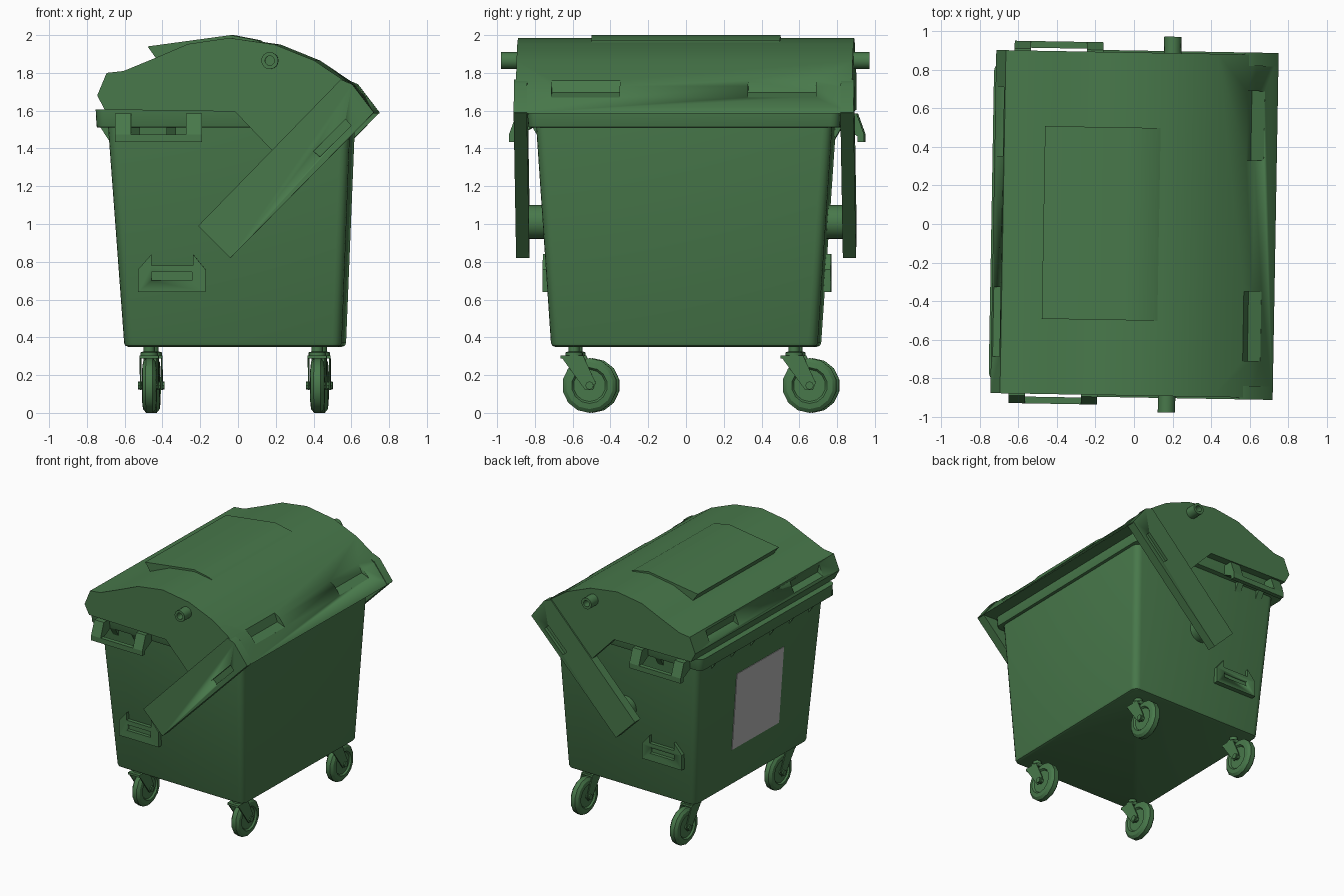
import bpy, bmesh, math
from mathutils import Matrix, Vector

if "Cube" in bpy.data.objects:
    bpy.data.objects.remove(bpy.data.objects["Cube"])


def material(name, rgb):
    m = bpy.data.materials.new(name)
    m.diffuse_color = (*rgb, 1)
    m.use_nodes = True
    m.node_tree.nodes["Principled BSDF"].inputs["Base Color"].default_value = m.diffuse_color
    return m


GREEN = material("green plastic", (0.065, 0.19, 0.07))
GREY = material("grey plate", (0.45, 0.45, 0.45))


def finish(name, bm, mat=GREEN, angle=30):
    bmesh.ops.remove_doubles(bm, verts=bm.verts, dist=1e-5)
    bmesh.ops.recalc_face_normals(bm, faces=bm.faces)
    me = bpy.data.meshes.new(name)
    bm.to_mesh(me)
    bm.free()
    me.materials.append(mat)
    ob = bpy.data.objects.new(name, me)
    bpy.context.collection.objects.link(ob)
    bpy.ops.object.select_all(action='DESELECT')
    ob.select_set(True)
    bpy.context.view_layer.objects.active = ob
    bpy.ops.object.shade_smooth_by_angle(angle=math.radians(angle))
    return ob


def prism(name, pts, a, b, axis='y', mat=GREEN):
    """Extrude a 2D outline, (x, z) along y or (y, z) along x."""
    bm = bmesh.new()
    place = (lambda p, t: (p[0], t, p[1])) if axis == 'y' else (lambda p, t: (t, p[0], p[1]))
    lo = [bm.verts.new(place(p, a)) for p in pts]
    hi = [bm.verts.new(place(p, b)) for p in pts]
    bm.faces.new(lo)
    bm.faces.new(hi)
    for i in range(len(pts)):
        j = (i + 1) % len(pts)
        bm.faces.new((lo[i], lo[j], hi[j], hi[i]))
    return finish(name, bm, mat)


def box(name, x0, x1, y0, y1, z0, z1):
    return prism(name, [(x0, z0), (x1, z0), (x1, z1), (x0, z1)], y0, y1)


def lathe(name, profile, centre, axis, sides=16):
    """Spin (radius, height) points about an axis through centre."""
    bm = bmesh.new()
    vs = [bm.verts.new((r, 0, h)) for r, h in profile]
    es = [bm.edges.new((vs[i], vs[i + 1])) for i in range(len(vs) - 1)]
    bmesh.ops.spin(bm, geom=vs + es, cent=(0, 0, 0), axis=(0, 0, 1),
                   angle=math.tau, steps=sides, use_merge=True)
    rot = Vector((0, 0, 1)).rotation_difference(Vector(axis)).to_matrix().to_4x4()
    bm.transform(Matrix.Translation(centre) @ rot)
    return finish(name, bm)


def tapered_box(name, bottom, top, z0, z1, corner, edge):
    """Box between two (x0, x1, y) rectangles with rounded corners."""
    bm = bmesh.new()
    bmesh.ops.create_cube(bm, size=2)
    for v in bm.verts:
        x0, x1, y = top if v.co.z > 0 else bottom
        v.co = (x1 if v.co.x > 0 else x0, math.copysign(y, v.co.y), z1 if v.co.z > 0 else z0)
    up = [e for e in bm.edges if abs(e.verts[0].co.z - e.verts[1].co.z) > 0.01]
    bmesh.ops.bevel(bm, geom=up, offset=corner, segments=4, profile=0.5, affect='EDGES')
    low = [e for e in bm.edges if all(abs(v.co.z - z0) < 1e-4 for v in e.verts)]
    bmesh.ops.bevel(bm, geom=low, offset=edge, segments=2, profile=0.5, affect='EDGES')
    return finish(name, bm)


def cut(ob, cutters):
    for c in cutters:
        m = ob.modifiers.new("cut", 'BOOLEAN')
        m.operation, m.solver, m.object = 'DIFFERENCE', 'EXACT', c
        bpy.ops.object.select_all(action='DESELECT')
        bpy.context.view_layer.objects.active = ob
        ob.select_set(True)
        bpy.ops.object.modifier_apply(modifier=m.name)
        bpy.data.objects.remove(c)


# Container and its rim
tapered_box("container", (-0.59, 0.56, 0.705), (-0.677, 0.607, 0.785), 0.35, 1.54, 0.05, 0.02)
tapered_box("rim", (-0.735, 0.63, 0.825), (-0.74, 0.635, 0.83), 1.51, 1.605, 0.05, 0.008)
for i in range(6):
    y = -0.6 + i * 0.24
    prism("rim_gusset", [(-0.66, 1.515), (-0.72, 1.515), (-0.665, 1.43)], y - 0.008, y + 0.008)

# Grey plate on the left wall, following its slope
prism("wall_plate", [(-0.60, 0.65), (-0.617, 0.65), (-0.662, 1.27), (-0.645, 1.27)],
      -0.30, 0.28, mat=GREY)

# Domed lid with four grip recesses
lid = prism("lid", [(-0.69, 1.605), (-0.73, 1.68), (-0.68, 1.80), (-0.59, 1.81), (-0.42, 1.88),
                    (-0.25, 1.953), (-0.03, 1.985), (0.21, 1.95), (0.42, 1.865), (0.62, 1.73),
                    (0.735, 1.585)], -0.89, 0.89)
grips = []
for y in (-0.52, 0.52):
    grips.append(prism("grip_cutter", [(0.575, 1.762), (0.60, 1.695), (0.667, 1.67),
                                       (0.72, 1.70), (0.63, 1.80)], y - 0.18, y + 0.18))
    grips.append(prism("grip_cutter", [(-0.685, 1.785), (-0.67, 1.72), (-0.722, 1.70),
                                       (-0.77, 1.72), (-0.72, 1.80)], y - 0.18, y + 0.18))
cut(lid, grips)

# Raised flap on the lid
prism("lid_flap", [(-0.47, 1.94), (-0.42, 1.87), (-0.25, 1.93), (-0.03, 1.97), (0.15, 1.95),
                   (0.11, 1.973), (-0.03, 2.0)], -0.5, 0.5)

for s in (-1, 1):
    # Lid cheek and swinging arm with a slot
    prism("lid_cheek", [(-0.015, 1.61), (0.195, 1.39), (0.50, 1.61)], s * 0.84, s * 0.89)
    arm = prism("lid_arm", [(0.735, 1.59), (-0.025, 0.82), (-0.195, 0.99), (0.56, 1.765),
                            (0.62, 1.74)], s * 0.83, s * 0.90)
    cut(arm, [prism("slot_cutter", [(0.415, 1.385), (0.585, 1.555), (0.615, 1.52), (0.45, 1.355)],
                    s * 0.875, s * 0.95)])
    lathe("arm_pivot", [(0, 0), (0.09, 0), (0.09, 0.13), (0, 0.13)], (-0.01, s * 0.72, 1.01), (0, s, 0), 20)
    # Hollow lifting pin
    lathe("lifting_pin", [(0, 0), (0.045, 0), (0.045, 0.115), (0.025, 0.115), (0.025, 0.03), (0, 0.03)],
          (0.185, s * 0.86, 1.865), (0, s, 0), 16)
    # Carrying handle
    box("handle_bar", -0.635, -0.175, s * 0.905, s * 0.94, 1.435, 1.475)
    for x in (-0.635, -0.26):
        prism("handle_bracket", [(s * 0.81, 1.585), (s * 0.90, 1.585), (s * 0.94, 1.475),
                                 (s * 0.905, 1.465), (s * 0.81, 1.515)], x, x + 0.085, axis='x')
    for x in (-0.53, -0.34):
        prism("handle_rib", [(s * 0.77, 1.515), (s * 0.82, 1.515), (s * 0.77, 1.43)],
              x - 0.025, x + 0.025, axis='x')
    # Lower grip with raised ears and a slot
    grip = prism("lower_grip", [(-0.515, 0.64), (-0.16, 0.64), (-0.16, 0.76), (-0.225, 0.84),
                                (-0.225, 0.78), (-0.445, 0.78), (-0.445, 0.84), (-0.515, 0.76)],
                 s * 0.71, s * 0.762)
    cut(grip, [box("slot_cutter", -0.445, -0.23, s * 0.735, s * 0.8, 0.70, 0.745)])

# Swivel castors
for x in (-0.46, 0.43):
    for y in (-0.585, 0.58):
        lathe("castor_stem", [(0, 0.30), (0.047, 0.30), (0.047, 0.32), (0.03, 0.325), (0.03, 0.36), (0, 0.36)],
              (x, y, 0), (0, 0, 1), 14)
        box("castor_bridge", x - 0.05, x + 0.05, y - 0.07, y + 0.05, 0.288, 0.305)
        for s in (-1, 1):
            prism("castor_fork", [(y - 0.07, 0.30), (y + 0.05, 0.30), (y + 0.115, 0.16),
                                  (y + 0.10, 0.12), (y + 0.06, 0.12)], x + s * 0.042, x + s * 0.05, axis='x')
        lathe("castor_axle", [(0, -0.06), (0.022, -0.06), (0.022, 0.06), (0, 0.06)],
              (x, y + 0.082, 0.145), (1, 0, 0), 8)
        lathe("castor_wheel", [(0, -0.025), (0.085, -0.025), (0.095, -0.038), (0.125, -0.034),
                               (0.145, -0.018), (0.145, 0.018), (0.125, 0.034), (0.095, 0.038),
                               (0.085, 0.025), (0, 0.025)], (x, y + 0.082, 0.145), (1, 0, 0), 14)

# The whole bin stands very slightly turned
for ob in bpy.data.objects:
    ob.data.transform(Matrix.Rotation(math.radians(-1), 4, 'Z'))
